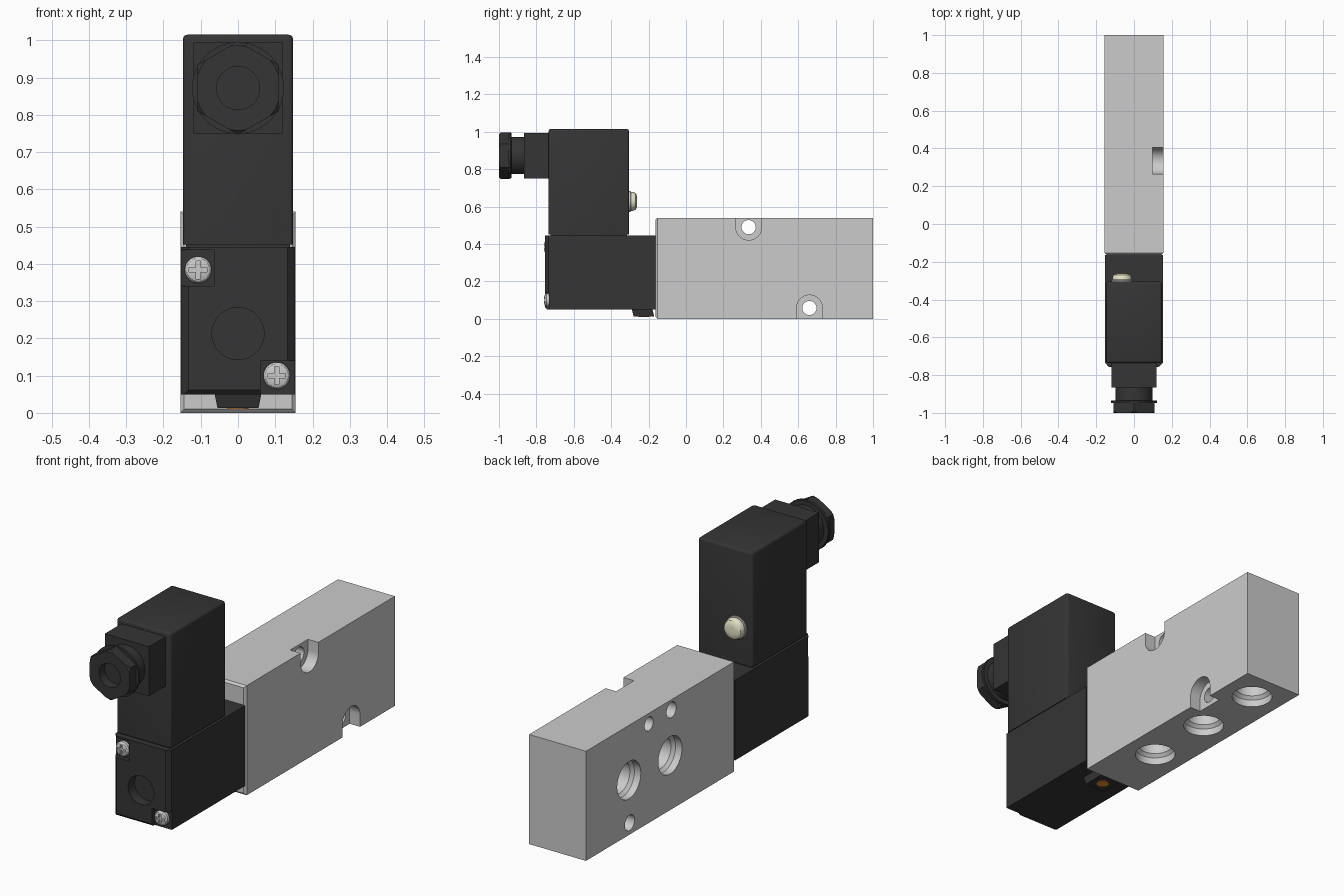
import bpy, bmesh, math
from mathutils import Vector, Matrix

if "Cube" in bpy.data.objects:
    bpy.data.objects.remove(bpy.data.objects["Cube"])

X, Y, Z = Vector((1, 0, 0)), Vector((0, 1, 0)), Vector((0, 0, 1))


def material(name, rgb):
    m = bpy.data.materials.new(name)
    m.diffuse_color = (*rgb, 1)
    m.use_nodes = True
    m.node_tree.nodes["Principled BSDF"].inputs["Base Color"].default_value = m.diffuse_color
    return m


BLACK = material("black_plastic", (0.035, 0.035, 0.035))
CREAM = material("cream_cap", (0.80, 0.78, 0.58))
ORANGE = material("orange_button", (0.85, 0.28, 0.03))


def finish(name, bm, mat=None):
    bmesh.ops.recalc_face_normals(bm, faces=bm.faces[:])
    me = bpy.data.meshes.new(name)
    bm.to_mesh(me)
    bm.free()
    ob = bpy.data.objects.new(name, me)
    bpy.context.collection.objects.link(ob)
    if mat:
        me.materials.append(mat)
    return ob


def box(name, lo, hi, mat=None, bevel=0, keep=lambda a, b: True, segs=1):
    """Box between two corners; bevels the edges picked by keep."""
    bm = bmesh.new()
    lo, hi = Vector(lo), Vector(hi)
    bmesh.ops.create_cube(bm, size=1)
    for v in bm.verts:
        v.co = Vector([(lo[i] + hi[i]) / 2 + v.co[i] * (hi[i] - lo[i]) for i in range(3)])
    if bevel:
        edges = [e for e in bm.edges if keep(e.verts[0].co, e.verts[1].co)]
        bmesh.ops.bevel(bm, geom=edges, offset=bevel, segments=segs, profile=0.5, affect='EDGES')
    return finish(name, bm, mat)


def prism(name, pts, axis, length, mat=None):
    """Extrude a closed outline of 3D points along an axis."""
    bm = bmesh.new()
    f = bm.faces.new([bm.verts.new(p) for p in pts])
    r = bmesh.ops.extrude_face_region(bm, geom=[f])
    for v in r['geom']:
        if isinstance(v, bmesh.types.BMVert):
            v.co += axis * length
    return finish(name, bm, mat)


def turned(name, origin, axis, profile, mat=None, sides=48, phase=0.0):
    """Solid of revolution; profile is (distance along axis, radius)."""
    bm = bmesh.new()
    rot = Z.rotation_difference(axis).to_matrix()
    rings = []
    for h, r in profile:
        angles = [phase + 2 * math.pi * i / sides for i in range(sides)]
        rings.append([bm.verts.new(Vector(origin) + rot @ Vector((r * math.cos(a), r * math.sin(a), h)))
                      for a in angles])
    for a, b in zip(rings, rings[1:]):
        for i in range(sides):
            j = (i + 1) % sides
            bm.faces.new((a[i], a[j], b[j], b[i]))
    bm.faces.new(rings[0])
    bm.faces.new(rings[-1])
    return finish(name, bm, mat)


def boolean(ob, cutters, op='DIFFERENCE'):
    for c in cutters:
        c.hide_render = True
        m = ob.modifiers.new("cut", 'BOOLEAN')
        m.operation, m.object, m.solver = op, c, 'EXACT'
        bpy.context.view_layer.objects.active = ob
        bpy.ops.object.modifier_apply(modifier=m.name)
        bpy.data.objects.remove(c)


# Valve body with ports, mounting holes and open counterbores
body = box("valve_body", (-0.155, -0.163, 0), (0.155, 1, 0.54), bevel=0.01,
           keep=lambda a, b: a.y < 0 and b.y < 0)
port = [(-0.02, 0.092), (0.035, 0.092), (0.05, 0.078), (0.17, 0.078)]
cuts = [turned("cut", (0, y, 0), Z, port) for y in (0.152, 0.50, 0.848)]
cuts += [turned("cut", (-0.155, y, 0.27), X, port) for y in (0.345, 0.665)]
cuts.append(turned("cut", (-0.155, 0.51, 0.488), X, [(-0.02, 0.034), (0.1, 0.034)], sides=32))
for y, z, up in ((0.335, 0.49, 1), (0.66, 0.058, -1)):
    arc = [math.pi * i / 24 for i in range(25)]
    outline = [(0.098, y + 0.069 * math.cos(a), z - up * 0.069 * math.sin(a)) for a in arc]
    outline += [(0.098, y - 0.069, z + up * 0.1), (0.098, y + 0.069, z + up * 0.1)]
    cuts.append(prism("cut", outline, X, 0.1))
    cuts.append(turned("cut", (-0.2, y, z), X, [(0, 0.038), (0.4, 0.038)], sides=32))
boolean(body, cuts)

# Pilot housing: chamfered front, screw pockets and round recess
hx, front = 0.153, -0.755
housing = prism("pilot_housing", [(-hx, -0.163, 0.05), (-hx, front + 0.02, 0.05),
                                  (-hx + 0.02, front, 0.05), (hx - 0.02, front, 0.05),
                                  (hx, front + 0.02, 0.05), (hx, -0.163, 0.05)], Z, 0.395, BLACK)
boolean(housing, [
    box("cut", (-0.2, -0.8, 0.34), (-0.065, front + 0.022, 0.437)),
    box("cut", (0.06, -0.8, 0.0), (0.2, front + 0.022, 0.14)),
    turned("cut", (0, front - 0.02, 0.213), Y, [(0, 0.07), (0.07, 0.07)]),
    prism("cut", [(-0.3, front - 0.01, 0.04), (-0.3, front + 0.022, 0.04),
                  (-0.3, front - 0.01, 0.072)], X, 0.6),
])

# Cross-slotted screws
for label, x, z in (("upper", -0.107, 0.384), ("lower", 0.104, 0.10)):
    screw = turned(label + "_screw", (x, front + 0.028, z), -Y,
                   [(0, 0.036), (0.02, 0.036), (0.027, 0.031), (0.031, 0.02)], sides=32)
    boolean(screw, [box("cut", (x - a, -0.8, z - b), (x + a, front + 0.008, z + b))
                    for a, b in ((0.024, 0.006), (0.006, 0.024))])

# Manual override tab under the housing
prism("override_tab", [(-0.063, -0.29, 0.052), (0.063, -0.29, 0.052),
                       (0.055, -0.28, 0.013), (-0.055, -0.28, 0.013)], Y, 0.11, BLACK)
turned("override_button", (0, -0.225, 0.02), -Z, [(0, 0.028), (0.009, 0.028)], ORANGE, 32)

# Coil block and its seal on the housing
box("coil_block", (-0.148, -0.735, 0.452), (0.148, -0.305, 1.015), BLACK, 0.012,
    lambda a, b: a.z > 0.6 or b.z > 0.6, 3)
box("coil_seal", (-0.14, -0.725, 0.44), (0.14, -0.315, 0.455), BLACK)

# Cable connector: square socket, round neck, flange and chamfered hex nut
cz = 0.872
box("cable_socket", (-0.12, -0.865, cz - 0.122), (0.12, -0.73, cz + 0.122), BLACK)
turned("cable_neck", (0, -0.86, cz), -Y, [(0, 0.099), (0.08, 0.099)], BLACK)
flange = turned("gland_flange", (0, -0.934, cz), -Y, [(0, 0.12), (0.003, 0.123), (0.014, 0.123)], BLACK)
nut = turned("gland_nut", (0, -0.945, cz), -Y, [(0, 0.125), (0.055, 0.125)], BLACK, 6, math.pi / 6)
boolean(nut, [turned("cut", (0, -0.945, cz), -Y, [(-0.01, 0.14), (0.045, 0.126), (0.06, 0.108)])],
        'INTERSECT')
boolean(nut, [turned("cut", (0, -1.02, cz), Y, [(0, 0.058), (0.066, 0.058)])])

# Indicator cap on the back of the coil
ix, iz = -0.063, 0.628
turned("cap_ring", (ix, -0.31, iz), Y, [(0, 0.056), (0.012, 0.056), (0.015, 0.053)])
turned("indicator_cap", (ix, -0.30, iz), Y,
       [(0, 0.051), (0.02, 0.05), (0.03, 0.045), (0.036, 0.035), (0.038, 0.02)], CREAM)

# Smooth round surfaces, keep edges sharp
for ob in bpy.data.objects:
    ob.select_set(True)
bpy.context.view_layer.objects.active = body
bpy.ops.object.shade_smooth_by_angle(angle=math.radians(30))
